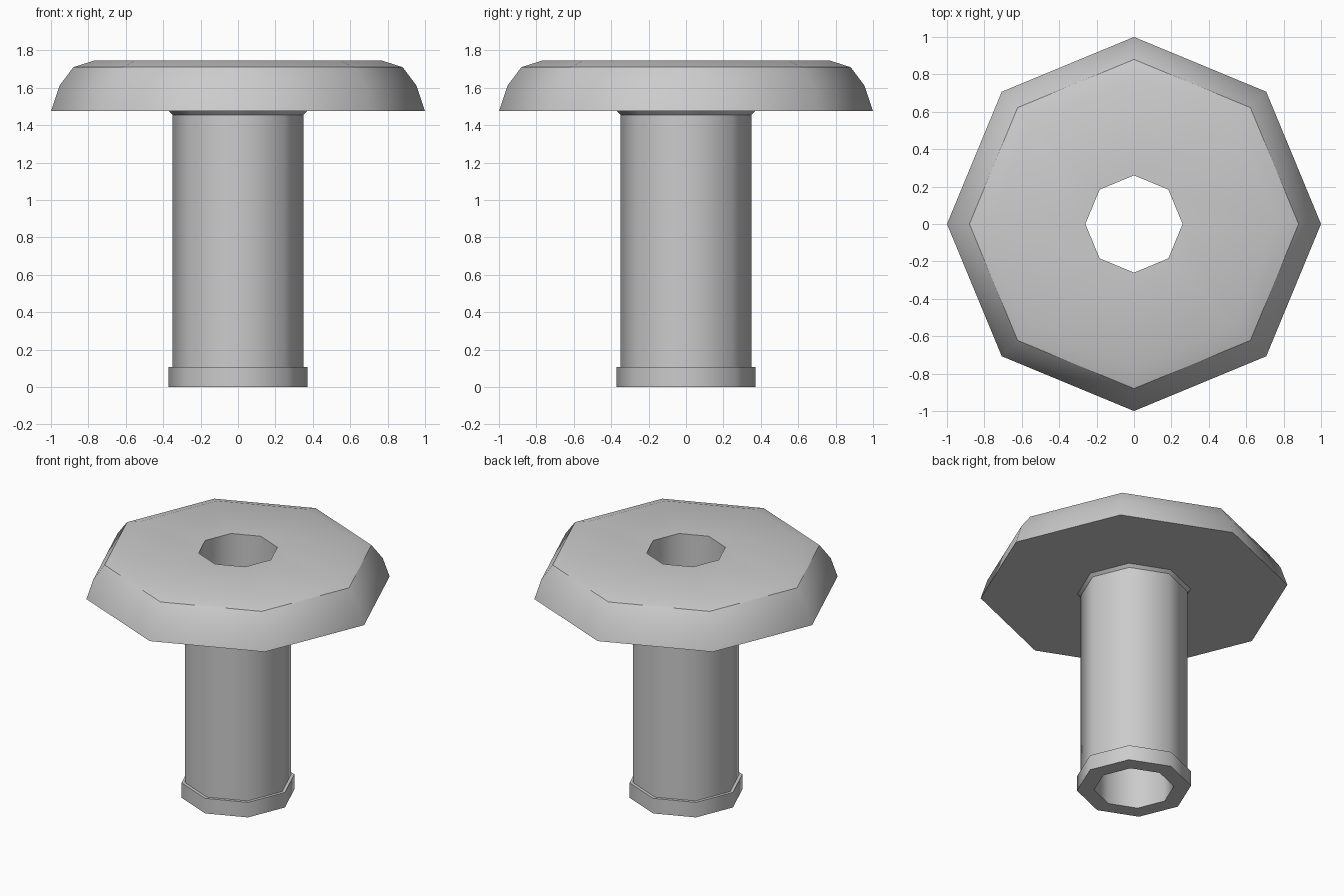
import bpy, bmesh
from math import cos, sin, tau

if "Cube" in bpy.data.objects:
    bpy.data.objects.remove(bpy.data.objects["Cube"])

SIDES = 8

# Closed profile: radius, height, is the ring a sharp edge
PROFILE = [
    (0.26, 0.00, True),    # bore, bottom
    (0.372, 0.00, True),   # foot collar
    (0.372, 0.108, True),
    (0.35, 0.108, True),   # shaft
    (0.35, 1.455, True),
    (0.37, 1.475, True),   # flare under the head
    (1.00, 1.475, True),   # head rim
    (0.955, 1.61, False),
    (0.88, 1.71, True),
    (0.77, 1.745, False),  # flat top
    (0.26, 1.745, True),   # bore, top
]


def lathe(name, profile, sides):
    bm = bmesh.new()
    rings = [[bm.verts.new((r * cos(tau * i / sides), r * sin(tau * i / sides), z))
              for i in range(sides)] for r, z, _ in profile]
    for k, ring in enumerate(rings):
        nxt = rings[(k + 1) % len(rings)]
        for i in range(sides):
            j = (i + 1) % sides
            bm.faces.new((ring[i], ring[j], nxt[j], nxt[i])).smooth = True
    for ring, (_, _, sharp) in zip(rings, profile):
        for i in range(sides):
            bm.edges.get((ring[i], ring[(i + 1) % sides])).smooth = not sharp
    bmesh.ops.recalc_face_normals(bm, faces=bm.faces[:])
    mesh = bpy.data.meshes.new(name)
    bm.to_mesh(mesh)
    bm.free()
    obj = bpy.data.objects.new(name, mesh)
    bpy.context.collection.objects.link(obj)
    return obj


# Hollow flanged bushing in one closed surface
lathe("flanged_bushing", PROFILE, SIDES)
